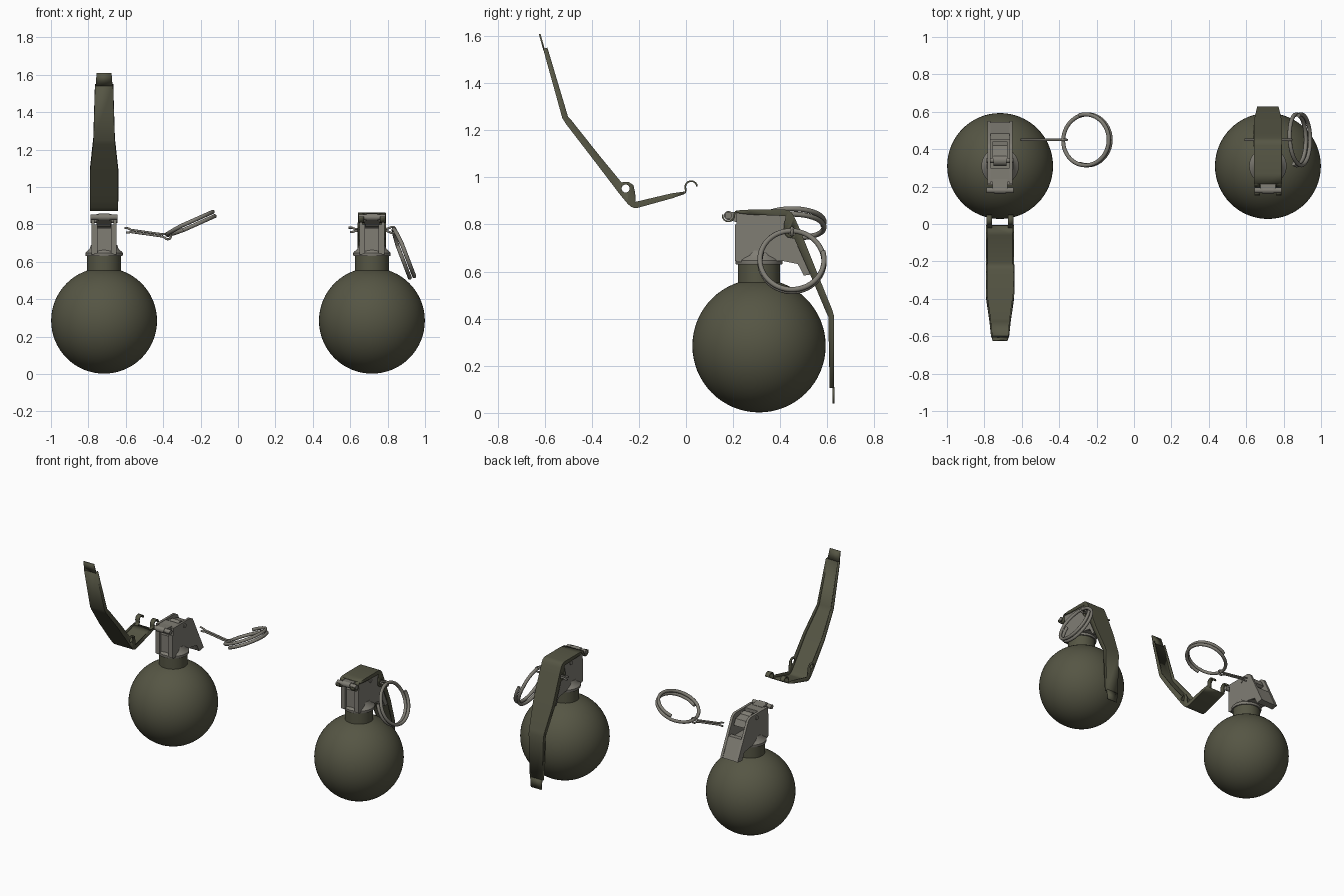
import bpy, bmesh, math
from mathutils import Vector, Matrix

if "Cube" in bpy.data.objects:
    bpy.data.objects.remove(bpy.data.objects["Cube"])

def mat(name, c):
    m = bpy.data.materials.new(name)
    m.diffuse_color = (*c, 1)
    m.use_nodes = True
    m.node_tree.nodes["Principled BSDF"].inputs["Base Color"].default_value = m.diffuse_color
    return m

OLIVE = mat("olive_paint", (0.092, 0.092, 0.058))
GREY = mat("grey_metal", (0.215, 0.205, 0.175))

def activate(ob):
    bpy.ops.object.select_all(action='DESELECT')
    ob.select_set(True)
    bpy.context.view_layer.objects.active = ob

def make(name, bm, m, loc=(0, 0, 0), rot=(0, 0, 0), smooth=35):
    bmesh.ops.recalc_face_normals(bm, faces=bm.faces)
    me = bpy.data.meshes.new(name)
    bm.to_mesh(me)
    bm.free()
    ob = bpy.data.objects.new(name, me)
    bpy.context.collection.objects.link(ob)
    me.materials.append(m)
    ob.location, ob.rotation_euler = loc, rot
    activate(ob)
    bpy.ops.object.shade_smooth_by_angle(angle=math.radians(smooth))
    return ob

def prism(bm, pts, x0, x1):
    """Extrude a (y, z) outline along x."""
    a = [bm.verts.new((x0, y, z)) for y, z in pts]
    b = [bm.verts.new((x1, y, z)) for y, z in pts]
    bm.faces.new(a)
    bm.faces.new(b[::-1])
    for i in range(len(pts)):
        j = (i + 1) % len(pts)
        bm.faces.new((a[i], b[i], b[j], a[j]))

def xcyl(bm, y, z, r, half):
    n = 20
    prism(bm, [(y + r * math.cos(2 * math.pi * i / n), z + r * math.sin(2 * math.pi * i / n))
               for i in range(n)], -half, half)

def lathe(name, prof, m, x, y, n=48):
    bm = bmesh.new()
    vs = [bm.verts.new((r, 0, z)) for r, z in prof]
    es = [bm.edges.new(p) for p in zip(vs, vs[1:])]
    bmesh.ops.spin(bm, geom=vs + es, axis=(0, 0, 1), cent=(0, 0, 0), angle=2 * math.pi, steps=n)
    bmesh.ops.remove_doubles(bm, verts=bm.verts, dist=1e-5)
    return make(name, bm, m, (x, y, 0))

def strip(bm, rows):
    """Skin consecutive rows of points."""
    vs = [[bm.verts.new(p) for p in r] for r in rows]
    for a, b in zip(vs, vs[1:]):
        for i in range(len(a) - 1):
            bm.faces.new((a[i], a[i + 1], b[i + 1], b[i]))

def thicken(ob, t):
    md = ob.modifiers.new("sheet", 'SOLIDIFY')
    md.thickness, md.offset = t, 0
    activate(ob)
    bpy.ops.object.modifier_apply(modifier=md.name)

def wire(name, pts, r, loc, rot):
    cu = bpy.data.curves.new(name, 'CURVE')
    cu.dimensions = '3D'
    cu.bevel_depth, cu.bevel_resolution, cu.use_fill_caps = r, 3, True
    sp = cu.splines.new('POLY')
    sp.points.add(len(pts) - 1)
    for p, q in zip(sp.points, pts):
        p.co = (*q, 1)
    cu.materials.append(GREY)
    ob = bpy.data.objects.new(name, cu)
    bpy.context.collection.objects.link(ob)
    ob.location, ob.rotation_euler = loc, rot
    activate(ob)
    bpy.ops.object.convert(target='MESH')
    bpy.ops.object.shade_smooth_by_angle(angle=math.radians(50))

CY = 0.31

def body(side, x):
    # round shell and neck
    bm = bmesh.new()
    bmesh.ops.create_uvsphere(bm, u_segments=64, v_segments=32, radius=0.283)
    make(side + "_round_body", bm, OLIVE, (x, CY, 0.285))
    lathe(side + "_neck", [(0, .54), (.09, .54), (.09, .635), (0, .635)], OLIVE, x, CY)
    # fuze collar
    lathe(side + "_fuze_collar", [(0, .63), (.098, .63), (.1, .636), (.1, .648), (.094, .655),
                                  (.078, .668), (.07, .69), (0, .69)], GREY, x, CY)
    # fuze housing: side walls, front wall, floor, sloped back plate
    bm = bmesh.new()
    wall = [(.215, .64), (.215, .85), (.405, .85), (.43, .835), (.55, .59), (.50, .583),
            (.475, .632), (.41, .645)]
    for s in (-1, 1):
        prism(bm, wall, s * .05, s * .067)
        prism(bm, [(.208, .645), (.208, .80), (.225, .80), (.225, .645)], s * .036, s * .067)
    prism(bm, [(.225, .65), (.225, .78), (.245, .78), (.245, .65)], -.05, .05)
    prism(bm, [(.225, .825), (.225, .848), (.30, .848), (.30, .825)], -.05, .05)
    prism(bm, [(.225, .645), (.225, .70), (.48, .70), (.485, .645)], -.05, .05)
    prism(bm, [(.483, .72), (.546, .59), (.50, .584), (.45, .69), (.45, .72)], -.05, .05)
    make(side + "_fuze_housing", bm, GREY)
    bpy.context.object.location.x = x
    # hinge bar with its carrier
    bm = bmesh.new()
    xcyl(bm, .18, .838, .015, .073)
    xcyl(bm, .18, .838, .019, .03)
    prism(bm, [(.18, .822), (.18, .855), (.24, .85), (.24, .80)], -.04, .04)
    make(side + "_hinge_bar", bm, GREY, (x, 0, 0))
    # striker, spring coil and its axle
    bm = bmesh.new()
    xcyl(bm, .34, .822, .014, .072)
    xcyl(bm, .34, .815, .03, .035)
    prism(bm, [(.35, .80), (.35, .835), (.42, .82), (.44, .78), (.42, .77)], -.04, .04)
    make(side + "_striker", bm, GREY, (x, 0, 0))

# lever stations: outer (y, z), inner flange edge (y, z), half width
STATIONS = [(.215, .857, .214, .849, .071), (.27, .86, .268, .842, .071), (.42, .86, .424, .836, .071),
            (.437, .856, .416, .80, .072), (.447, .848, .414, .765, .072), (.457, .832, .43, .746, .072),
            (.478, .785, .46, .74, .072), (.55, .605, .522, .60, .072), (.618, .437, .594, .43, .056),
            (.626, .41, .604, .41, .054), (.626, .105, .61, .105, .045)]
PY, PZ = .45, .862   # outer bend, used as the pivot

def lever(side, loc, rot):
    bm = bmesh.new()
    strip(bm, [[(-w, b - PY, c - PZ), (-w, y - PY, z - PZ), (w, y - PY, z - PZ), (w, b - PY, c - PZ)]
               for y, z, b, c, w in STATIONS])
    ob = make(side + "_lever", bm, OLIVE, loc, rot)
    thicken(ob, .008)
    # pin hole through both ears
    bm = bmesh.new()
    xcyl(bm, 0, -.092, .017, .2)
    cut = make("hole_cutter", bm, OLIVE, loc, rot)
    cut.hide_render = True
    md = ob.modifiers.new("hole", 'BOOLEAN')
    md.operation, md.object, md.solver = 'DIFFERENCE', cut, 'EXACT'
    bpy.context.view_layer.update()
    activate(ob)
    bpy.ops.object.modifier_apply(modifier=md.name)
    bpy.data.objects.remove(cut)
    # thin end tab and the two hinge hooks
    bm = bmesh.new()
    strip(bm, [[(-w, .176, z - PZ), (w, .176, z - PZ)] for w, z in ((.045, .11), (.04, .04))])
    path = [(.23, .857), (.212, .855), (.206, .846)]
    path += [(.18 + .025 * math.cos(math.radians(a)), .838 + .025 * math.sin(math.radians(a)))
             for a in range(0, -191, -19)]
    for s in (-1, 1):
        strip(bm, [[(s * .042, y - PY, z - PZ), (s * .072, y - PY, z - PZ)] for y, z in path])
    thicken(make(side + "_lever_tab_and_hooks", bm, OLIVE, loc, rot), .007)

def pin_and_ring(side, eye, pin_rot, ring_dir):
    # split pin: two strands joined by a round eye
    top = [(-.235, 0, .012), (-.215, 0, .012), (-.20, 0, .006), (-.03, 0, .006)]
    loop = [(.017 * math.cos(math.radians(a)), 0, .017 * math.sin(math.radians(a)))
            for a in range(140, -141, -20)]
    low = [(-.03, 0, -.006), (-.20, 0, -.006), (-.215, 0, -.011), (-.225, 0, -.011)]
    wire(side + "_split_pin", top + loop + low, .006, eye, (0, math.radians(pin_rot), 0))
    # pull ring: about one and a half turns of wire
    pts = []
    for a in range(-110, 471, 6):
        t = min(max((a - 110) / 140, 0), 1)
        r = math.radians(a)
        pts.append((.136 + .136 * math.cos(r), .136 * math.sin(r), -.004 + .025 * t))
    wire(side + "_pull_ring", pts, .011, eye, (0, math.radians(-ring_dir), 0))

X = .716
body("left", -X)
body("right", X)
lever("right", (X, PY, PZ), (0, 0, 0))
lever("left", (-X, -.232, .864), (math.radians(195.5), 0, 0))
pin_and_ring("right", (.825, .45, .77), 0, -69)
pin_and_ring("left", (-.375, .45, .737), 8, 24)
